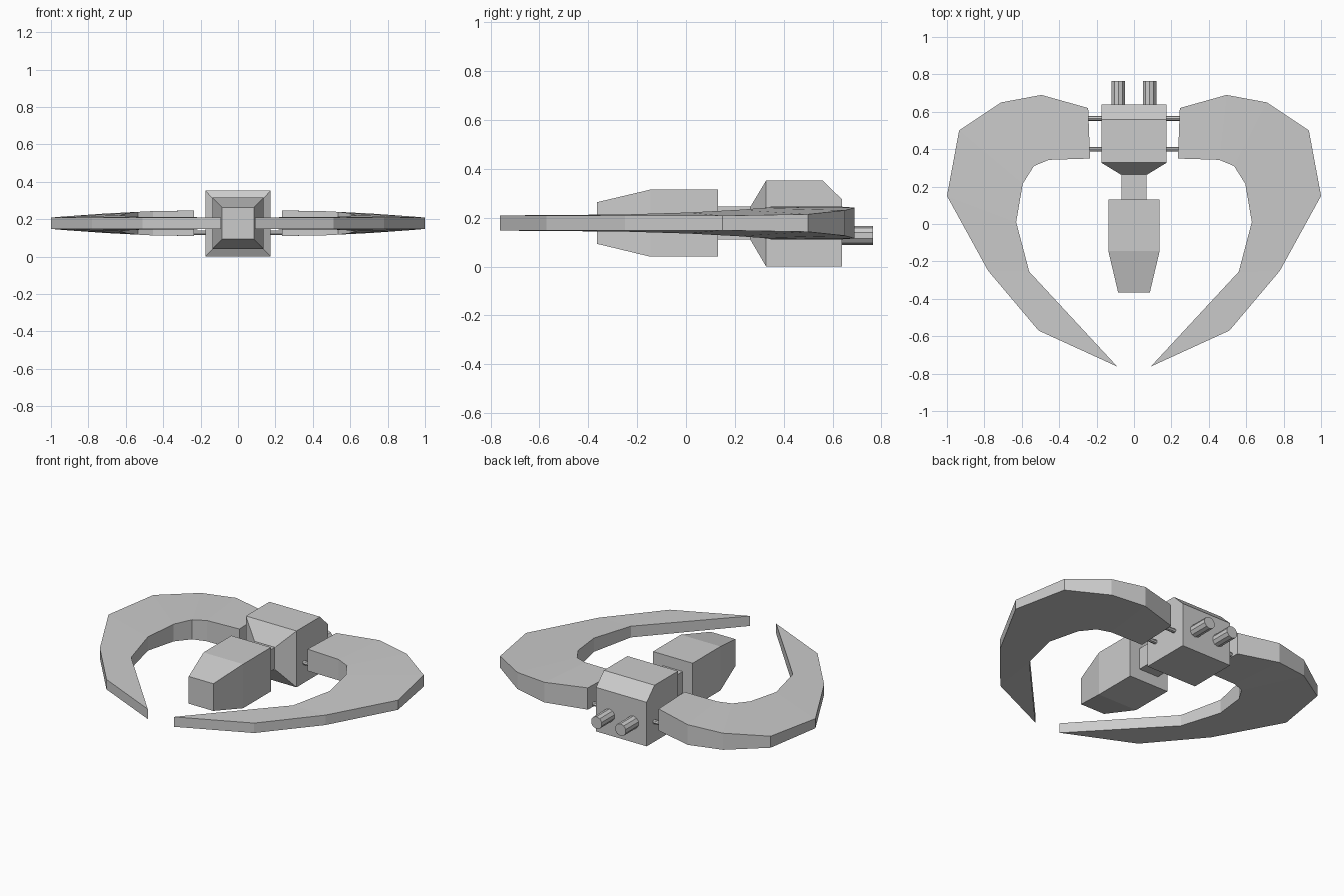
import bpy, bmesh
from math import pi

if "Cube" in bpy.data.objects:
    bpy.data.objects.remove(bpy.data.objects["Cube"])

MID_Z = 0.178


def make_object(name, bm):
    bmesh.ops.recalc_face_normals(bm, faces=bm.faces)
    mesh = bpy.data.meshes.new(name)
    bm.to_mesh(mesh)
    bm.free()
    obj = bpy.data.objects.new(name, mesh)
    bpy.context.collection.objects.link(obj)
    return obj


def loft(name, sections):
    """Box-like hull through rectangles (y, half width, bottom z, top z)."""
    bm = bmesh.new()
    rings = [[bm.verts.new(p) for p in ((-w, y, b), (w, y, b), (w, y, t), (-w, y, t))]
             for y, w, b, t in sections]
    for r, s in zip(rings, rings[1:]):
        for i in range(4):
            j = (i + 1) % 4
            bm.faces.new((r[i], r[j], s[j], s[i]))
    bm.faces.new(rings[0])
    bm.faces.new(rings[-1])
    return make_object(name, bm)


def rod(name, location, radius, length, sides, rotation):
    bpy.ops.mesh.primitive_cylinder_add(vertices=sides, radius=radius, depth=length,
                                        location=location, rotation=rotation)
    bpy.context.object.name = name


def wing(name, side):
    """Curved wing: outer and inner rim points (x, y, half thickness), root to tip."""
    outer = [(0.245, 0.62, .068), (0.495, 0.69, .063), (0.71, 0.65, .052), (0.935, 0.50, .036),
             (1.0, 0.15, .030), (0.78, -0.25, .031), (0.51, -0.57, .031)]
    inner = [(0.235, 0.35, .068), (0.455, 0.343, .065), (0.535, 0.31, .061), (0.595, 0.215, .054),
             (0.63, 0.01, .043), (0.56, -0.255, .035)]
    tip = (0.09, -0.762, .031)
    bm = bmesh.new()

    def pair(p):
        x, y, h = p
        return [bm.verts.new((side * x, y, MID_Z + s * h)) for s in (-1, 1)]

    out, inn, end = [pair(p) for p in outer], [pair(p) for p in inner], pair(tip)
    # top and bottom skins
    for k in (0, 1):
        for i in range(len(inn) - 1):
            bm.faces.new((out[i][k], out[i + 1][k], inn[i + 1][k], inn[i][k]))
        bm.faces.new((out[5][k], out[6][k], inn[5][k]))
        bm.faces.new((out[6][k], end[k], inn[5][k]))
    # rim all the way round
    rim = out + [end] + inn[::-1]
    for a, b in zip(rim, rim[1:] + rim[:1]):
        bm.faces.new((a[0], b[0], b[1], a[1]))
    return make_object(name, bm)


# Hulls
loft("cockpit_pod", [(-0.365, 0.085, 0.093, 0.263), (-0.145, 0.137, 0.04, 0.315),
                     (0.13, 0.137, 0.04, 0.315)])
loft("neck", [(0.12, 0.068, 0.11, 0.245), (0.28, 0.068, 0.11, 0.245)])
loft("engine_block", [(0.265, 0.072, 0.107, 0.247), (0.328, 0.175, 0.0, 0.352),
                      (0.56, 0.175, 0.0, 0.352), (0.638, 0.175, 0.0, 0.275)])

# Wings, struts and exhausts on both sides
for label, side in (("left", -1), ("right", 1)):
    wing(f"{label}_wing", side)
    for pos, y in (("front", 0.40), ("rear", 0.565)):
        rod(f"{label}_{pos}_strut", (side * 0.205, y, 0.127), 0.013, 0.13, 8, (0, pi / 2, 0))
    rod(f"{label}_exhaust", (side * 0.083, 0.692, 0.127), 0.038, 0.146, 10, (pi / 2, 0, 0))
